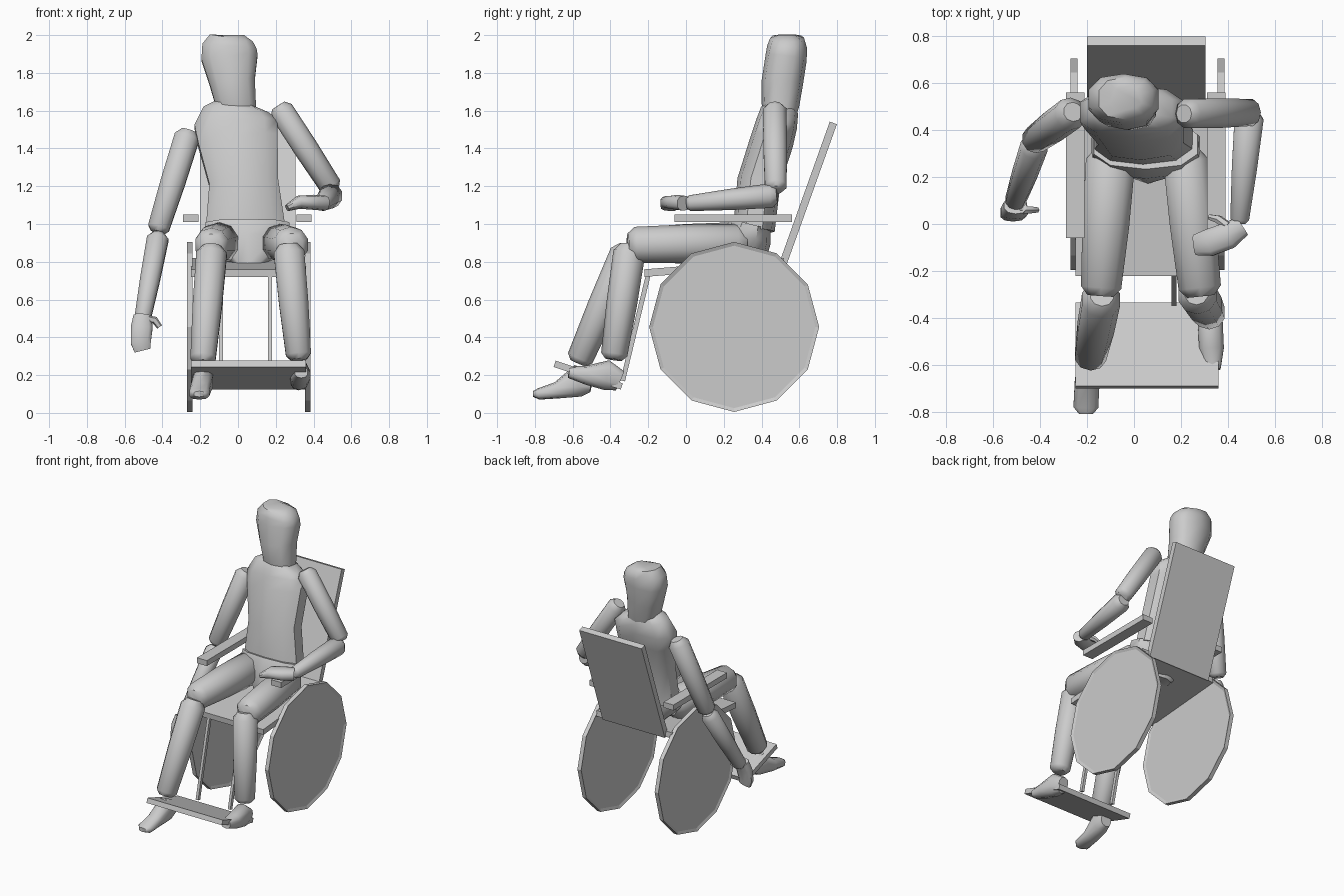
import bpy, bmesh, math
from mathutils import Vector

old = bpy.data.objects.get("Cube")
if old:
    bpy.data.objects.remove(old, do_unlink=True)

COLOUR = (.6, .6, .6, 1)
grey = bpy.data.materials.new("plain_grey")
grey.use_nodes = True
grey.diffuse_color = COLOUR
grey.node_tree.nodes["Principled BSDF"].inputs["Base Color"].default_value = COLOUR


def finish(name, bm, smooth=False):
    """Turn a bmesh into a named grey object."""
    bmesh.ops.recalc_face_normals(bm, faces=bm.faces[:])
    mesh = bpy.data.meshes.new(name)
    bm.to_mesh(mesh)
    bm.free()
    mesh.materials.append(grey)
    obj = bpy.data.objects.new(name, mesh)
    bpy.context.scene.collection.objects.link(obj)
    if smooth:
        bpy.ops.object.select_all(action="DESELECT")
        obj.select_set(True)
        bpy.context.view_layer.objects.active = obj
        bpy.ops.object.shade_smooth_by_angle(angle=math.radians(50))
    return obj


def slab(name, left, right, start, end, thick):
    """Flat board between two (y, z) points, spanning left to right in x."""
    a, b = Vector(start), Vector(end)
    along = (b - a).normalized()
    off = Vector((-along.y, along.x)) * thick / 2
    bm = bmesh.new()
    ring = [bm.verts.new((left, p.x, p.y)) for p in (a - off, b - off, b + off, a + off)]
    face = bm.faces.new(ring)
    out = bmesh.ops.extrude_face_region(bm, geom=[face])
    moved = [v for v in out["geom"] if isinstance(v, bmesh.types.BMVert)]
    bmesh.ops.translate(bm, verts=moved, vec=(right - left, 0, 0))
    return finish(name, bm)


def loft(name, rows, side=(1, 0, 0), sides=10, square=.8):
    """Body part through rows of (x, y, z, side radius, depth radius)."""
    bm = bmesh.new()
    centres = [Vector(r[:3]) for r in rows]
    rings = []
    for i, row in enumerate(rows):
        before, after = centres[max(i - 1, 0)], centres[min(i + 1, len(rows) - 1)]
        along = (after - before).normalized()
        across = Vector(side)
        across = (across - along * across.dot(along)).normalized()
        deep = along.cross(across)
        ring = []
        for k in range(sides):
            t = math.tau * (k + .5) / sides
            c, s = math.cos(t), math.sin(t)
            u = math.copysign(abs(c) ** square, c) * row[3]
            v = math.copysign(abs(s) ** square, s) * row[-1]
            ring.append(bm.verts.new(centres[i] + across * u + deep * v))
        rings.append(ring)
    for low, high in zip(rings, rings[1:]):
        for k in range(sides):
            n = (k + 1) % sides
            bm.faces.new((low[k], low[n], high[n], high[k]))
    bm.faces.new(rings[0])
    bm.faces.new(rings[-1])
    return finish(name, bm, True)


def limb(name, start, end, r_start, r_end, bulge=1.05, side=(1, 0, 0)):
    """Round limb segment with softened ends."""
    a, b = Vector(start), Vector(end)
    tip = (b - a).normalized()
    mid = (r_start + r_end) / 2 * bulge
    rows = [(a - tip * r_start * .5, r_start * .6), (a, r_start), (a.lerp(b, .5), mid),
            (b, r_end), (b + tip * r_end * .4, r_end * .65)]
    return loft(name, [(*p, r) for p, r in rows], side, square=.95)


def wheel(name, x):
    """Twelve-sided wheel with a raised rim on both faces."""
    bm = bmesh.new()
    bmesh.ops.create_cone(bm, cap_ends=True, segments=12, radius1=.45, radius2=.45, depth=.03)
    caps = [f for f in bm.faces if len(f.verts) > 4]
    for cap in caps:
        bmesh.ops.inset_individual(bm, faces=[cap], thickness=.02, depth=-.008)
    obj = finish(name, bm)
    obj.rotation_euler.y = math.pi / 2
    obj.location = (x, .255, .455)


# Wheelchair
for label, arm_x, wheel_x, rod_x in (("right", -.25, -.255, -.09), ("left", .35, .37, .17)):
    wheel(label + "_wheel", wheel_x)
    slab(label + "_armrest", arm_x - .04, arm_x + .04, (-.06, 1.03), (.56, 1.03), .04)
    slab(label + "_footrest_rod", rod_x - .01, rod_x + .01, (-.2, .73), (-.335, .17), .025)
slab("seat", -.25, .36, (-.22, .74), (.52, .8), .04)
slab("backrest", -.2, .305, (.51, .78), (.78, 1.535), .04)
slab("footplate", -.25, .36, (-.695, .26), (-.34, .14), .035)

# Head and trunk
loft("head", [(0, .5, 1.56, .1, .08), (-.01, .5, 1.63, .11, .1), (-.03, .51, 1.75, .125, .11),
              (-.045, .53, 1.88, .155, .11), (-.045, .535, 1.94, .15, .105),
              (-.035, .535, 1.985, .12, .09), (-.035, .535, 2, .07, .05)])
loft("torso", [(.04, .36, .97, .22, .11), (.03, .385, 1.22, .19, .115), (0, .455, 1.44, .22, .115),
               (-.01, .48, 1.53, .23, .11), (-.01, .495, 1.6, .18, .1), (0, .5, 1.64, .1, .08)])
loft("pelvis", [(.05, .34, 1, .23, .11), (.05, .32, .92, .24, .13), (.06, .29, .77, .08, .12)])

# Legs
limb("right_thigh", (-.1, .27, .9), (-.14, -.27, .89), .11, .09)
limb("left_thigh", (.22, .27, .9), (.28, -.27, .89), .1, .095)
limb("right_shin", (-.14, -.32, .84), (-.185, -.56, .29), .085, .07)
limb("left_shin", (.27, -.3, .85), (.32, -.38, .31), .085, .07)
loft("right_foot", [(-.18, -.5, .16, .04, .05), (-.185, -.57, .17, .055, .085),
                    (-.2, -.68, .12, .055, .045), (-.205, -.78, .1, .055, .03),
                    (-.205, -.81, .1, .03, .015)])
loft("left_foot", [(.32, -.35, .17, .04, .055), (.325, -.42, .2, .055, .08),
                   (.33, -.53, .2, .055, .05), (.335, -.62, .215, .035, .03)])

# Arms
limb("right_upper_arm", (-.27, .47, 1.46), (-.42, .36, .98), .07, .06)
limb("left_upper_arm", (.23, .47, 1.6), (.49, .475, 1.2), .065, .06, side=(0, 1, 0))
limb("right_forearm", (-.425, .33, .92), (-.505, .1, .5), .06, .045)
limb("left_forearm", (.49, .45, 1.15), (.45, .02, 1.11), .065, .042)

# Hands
loft("right_hand", [(-.505, .08, .51, .05, .04), (-.51, .055, .45, .06, .035),
                    (-.515, .04, .37, .055, .03), (-.505, .04, .33, .045, .02)])
loft("right_thumb", [(-.49, .06, .5, .02, .02), (-.44, .06, .49, .016, .02), (-.415, .06, .455, .012, .015)],
     side=(0, 1, 0), sides=6)
loft("left_hand", [(.46, -.01, 1.11, .045, .04), (.4, -.05, 1.115, .06, .04),
                   (.32, -.08, 1.115, .06, .035), (.26, -.09, 1.085, .045, .018)], side=(0, 1, 0))
loft("left_thumb", [(.4, -.01, 1.13, .02, .02), (.36, .02, 1.11, .018, .018), (.32, .03, 1.09, .012, .012)],
     side=(0, 1, 0), sides=6)
